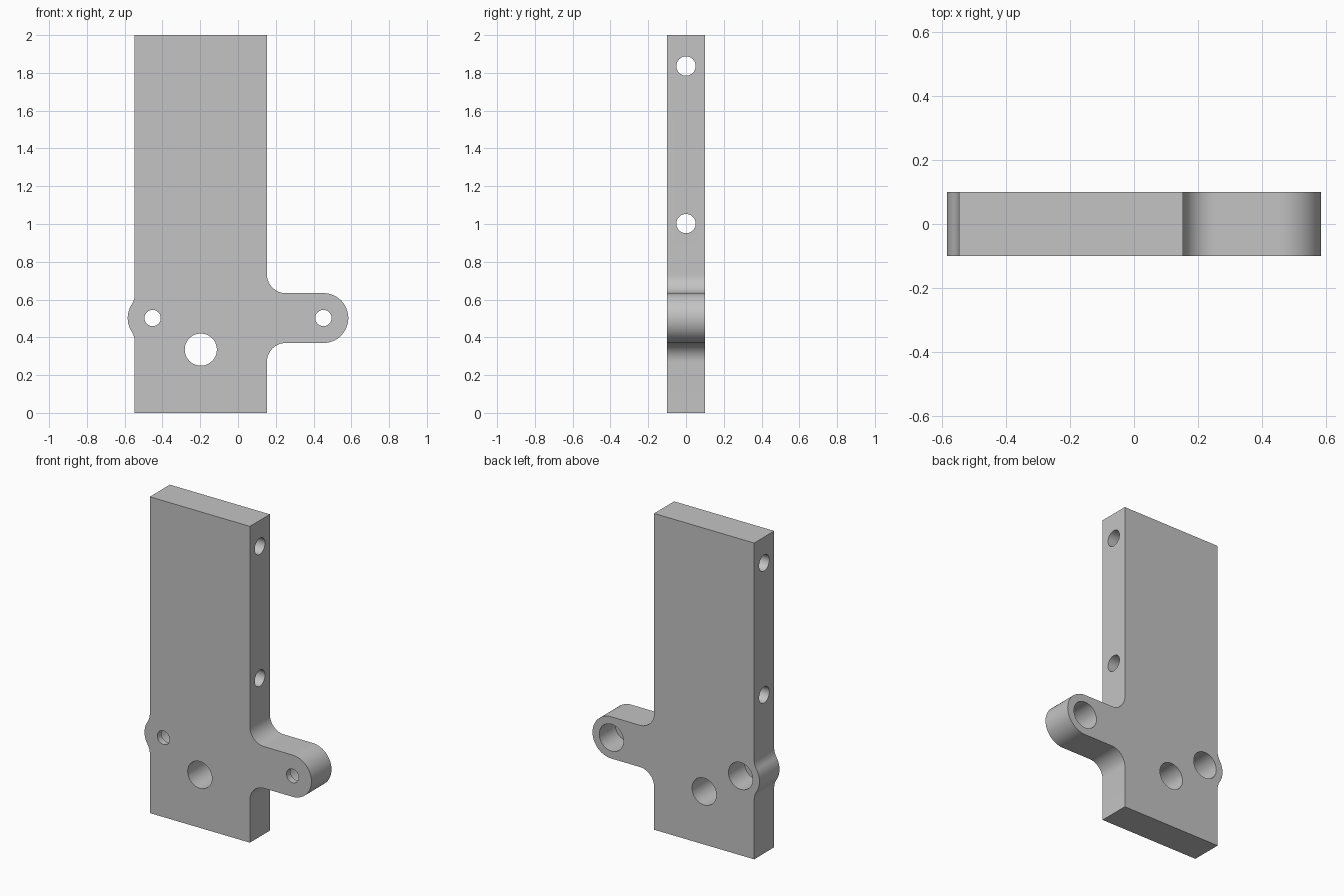
import bpy, bmesh
from math import pi, cos, sin, atan2, sqrt, radians
from mathutils import Matrix, Vector

cube = bpy.data.objects.get("Cube")
if cube:
    bpy.data.objects.remove(cube)

grey = bpy.data.materials.new("plain grey")
grey.use_nodes = True
colour = (0.55, 0.55, 0.55, 1)
grey.diffuse_color = colour
grey.node_tree.nodes["Principled BSDF"].inputs["Base Color"].default_value = colour

HALF = 0.1                     # half thickness of the plate
LEFT, RIGHT, TOP = -0.547, 0.153, 2.0
BOSS_X, BOSS_Z, BOSS_R = 0.452, 0.502, 0.132
FILLET = 0.1


def arc(cx, cz, r, a0, a1, n):
    return [(cx + r * cos(a0 + (a1 - a0) * i / n),
             cz + r * sin(a0 + (a1 - a0) * i / n)) for i in range(n + 1)]


def mirror_z(points):
    return [(x, 2 * BOSS_Z - z) for x, z in reversed(points)]


# Outline: arm with rounded end, and filleted bump on the other edge
arm_low = arc(RIGHT + FILLET, BOSS_Z - BOSS_R - FILLET, FILLET, pi, pi / 2, 16)
arm_end = arc(BOSS_X, BOSS_Z, BOSS_R, -pi / 2, pi / 2, 40)
reach = BOSS_R + FILLET
dx = -BOSS_X - (LEFT - FILLET)
dz = sqrt(reach ** 2 - dx ** 2)
tilt = atan2(dz, dx)
bump_top = arc(LEFT - FILLET, BOSS_Z + dz, FILLET, 0, -tilt, 12)
bump_end = arc(-BOSS_X, BOSS_Z, BOSS_R, pi - tilt, pi + tilt, 20)[1:-1]
outline = ([(LEFT, 0), (RIGHT, 0)] + arm_low + arm_end + mirror_z(arm_low)
           + [(RIGHT, TOP), (LEFT, TOP)] + bump_top + bump_end + mirror_z(bump_top))

# Extruded plate
bm = bmesh.new()
face = bm.faces.new([bm.verts.new((x, -HALF, z)) for x, z in outline])
extruded = bmesh.ops.extrude_face_region(bm, geom=[face])["geom"]
bmesh.ops.translate(bm, vec=(0, 2 * HALF, 0),
                    verts=[v for v in extruded if isinstance(v, bmesh.types.BMVert)])
bmesh.ops.recalc_face_normals(bm, faces=bm.faces)
mesh = bpy.data.meshes.new("bracket_plate")
bm.to_mesh(mesh)
bm.free()
plate = bpy.data.objects.new("bracket_plate", mesh)
bpy.context.collection.objects.link(plate)
mesh.materials.append(grey)
bpy.context.view_layer.objects.active = plate
plate.select_set(True)


def drill(name, start, end, r):
    """Cut a round hole from start to end."""
    a, b = Vector(start), Vector(end)
    turn = (b - a).to_track_quat('Z', 'Y').to_matrix().to_4x4()
    bm = bmesh.new()
    bmesh.ops.create_cone(bm, cap_ends=True, segments=48, radius1=r, radius2=r,
                          depth=(b - a).length,
                          matrix=Matrix.Translation((a + b) / 2) @ turn)
    me = bpy.data.meshes.new(name)
    bm.to_mesh(me)
    bm.free()
    me.materials.append(grey)
    cutter = bpy.data.objects.new(name, me)
    cutter.hide_render = True
    bpy.context.collection.objects.link(cutter)
    mod = plate.modifiers.new(name, 'BOOLEAN')
    mod.operation = 'DIFFERENCE'
    mod.solver = 'EXACT'
    mod.object = cutter
    bpy.ops.object.modifier_apply(modifier=name)
    bpy.data.objects.remove(cutter)


# Main bore through the plate
drill("main_bore", (-0.197, -0.3, 0.335), (-0.197, 0.3, 0.335), 0.085)

# Screw holes, counterbored from the back
for x in (-BOSS_X, BOSS_X):
    drill("screw_hole", (x, -0.3, BOSS_Z), (x, 0.3, BOSS_Z), 0.043)
    drill("counterbore", (x, -0.06, BOSS_Z), (x, 0.3, BOSS_Z), 0.085)

# Cross holes running the full width
for z in (1.002, 1.836):
    drill("cross_hole", (-0.8, 0, z), (0.8, 0, z), 0.051)

bpy.ops.object.shade_smooth_by_angle(angle=radians(30))
